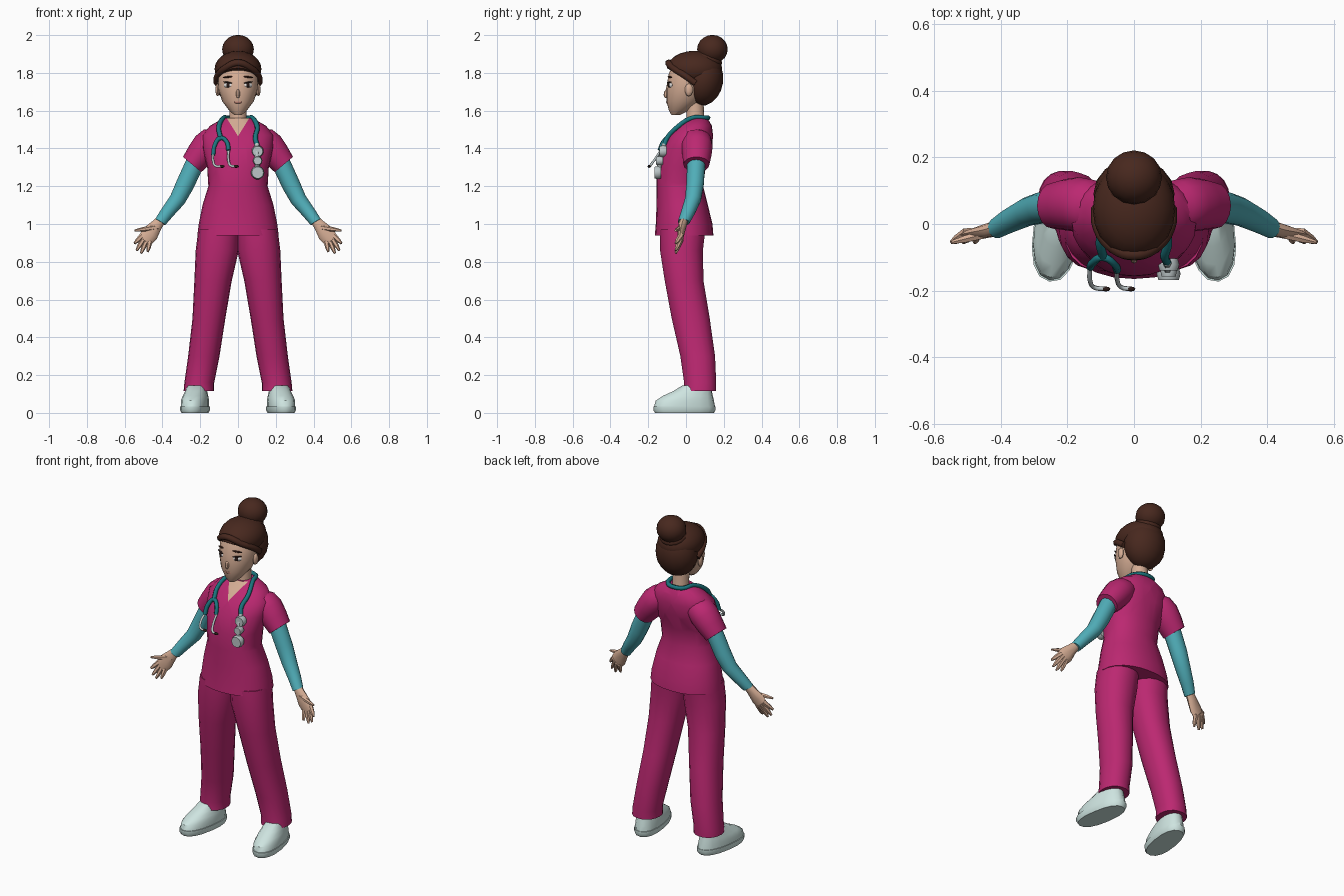
import bpy, bmesh
from math import sin, cos, pi, radians, copysign
from mathutils import Vector, Matrix, Euler

if "Cube" in bpy.data.objects:
    bpy.data.objects.remove(bpy.data.objects["Cube"])


def paint(name, *rgb):
    m = bpy.data.materials.new(name)
    m.use_nodes = True
    m.diffuse_color = (*rgb, 1)
    m.node_tree.nodes["Principled BSDF"].inputs["Base Color"].default_value = (*rgb, 1)
    return m


PINK = paint("scrub pink", .5, .021, .165)
SLEEVE = paint("sleeve teal", .08, .42, .48)
TUBE = paint("tube teal", .011, .18, .21)
HAIR = paint("hair brown", .064, .021, .013)
SKIN = paint("skin", .67, .42, .3)
SHOE = paint("shoe pale mint", .62, .78, .75)
METAL = paint("metal grey", .5, .56, .57)
DARK = paint("dark", .025, .012, .01)
LIPS = paint("lips", .5, .22, .17)
WHITE = paint("eye white", .8, .78, .76)
parts = []


def finish(name, bm, *mats):
    bmesh.ops.recalc_face_normals(bm, faces=bm.faces)
    mesh = bpy.data.meshes.new(name)
    bm.to_mesh(mesh)
    bm.free()
    for m in mats:
        mesh.materials.append(m)
    obj = bpy.data.objects.new(name, mesh)
    bpy.context.collection.objects.link(obj)
    parts.append(obj)
    return obj


def loft(rings, axis=(0, 0, 1), sides=16, power=1.0):
    """Skin rings of (x, y, z, radius across, radius deep) set square to the axis."""
    bm = bmesh.new()
    axis = Vector(axis).normalized()
    u = Vector((0, 1, 0)).cross(axis).normalized()
    v = axis.cross(u)
    bend = lambda t: copysign(abs(t) ** power, t)
    loops = []
    for x, y, z, ru, rv in rings:
        loops.append([bm.verts.new(Vector((x, y, z))
                      + u * ru * bend(cos(2 * pi * i / sides))
                      + v * rv * bend(sin(2 * pi * i / sides))) for i in range(sides)])
    for a, b in zip(loops, loops[1:]):
        for i in range(sides):
            j = (i + 1) % sides
            bm.faces.new((a[i], a[j], b[j], b[i]))
    bm.faces.new(loops[0])
    bm.faces.new(loops[-1])
    return bm


def slice_mesh(bm, point, normal, **options):
    return bmesh.ops.bisect_plane(bm, geom=bm.verts[:] + bm.edges[:] + bm.faces[:],
                                  plane_co=point, plane_no=normal, **options)


def sphere(centre, radii, turn=(0, 0, 0), seg=16):
    bm = bmesh.new()
    matrix = Matrix.LocRotScale(Vector(centre), Euler([radians(t) for t in turn]), Vector(radii))
    bmesh.ops.create_uvsphere(bm, u_segments=seg, v_segments=seg * 5 // 8, radius=1, matrix=matrix)
    return bm


def ball(name, mat, *shape, **options):
    return finish(name, sphere(*shape, **options), mat)


def tube(name, mat, points, radius):
    curve = bpy.data.curves.new(name, "CURVE")
    curve.dimensions = "3D"
    curve.bevel_depth = radius
    curve.bevel_resolution = 1
    curve.resolution_u = 5
    curve.use_fill_caps = True
    spline = curve.splines.new("BEZIER")
    spline.bezier_points.add(len(points) - 1)
    for p, co in zip(spline.bezier_points, points):
        p.co = co
        p.handle_left_type = p.handle_right_type = "AUTO"
    curve.materials.append(mat)
    bpy.context.collection.objects.link(bpy.data.objects.new(name, curve))


def mirrored(half):
    return half + [(-x, y, z) for x, y, z in half[-2::-1]]


# Tunic, with the V neck cut in as skin faces
tunic = loft([(0, -.01, .94, .215, .155), (0, -.01, 1, .208, .15), (0, -.02, 1.1, .188, .136),
              (0, -.033, 1.2, .157, .124), (0, -.026, 1.3, .163, .13), (0, .003, 1.4, .188, .135),
              (0, .025, 1.47, .19, .118), (0, .047, 1.52, .148, .09), (0, .054, 1.56, .078, .06)],
             sides=24, power=.92)
NECK_LOW, NECK_SLOPE = 1.465, 1.6
for s in (-1, 1):
    slice_mesh(tunic, (0, 0, NECK_LOW), (s * NECK_SLOPE, 0, -1))
for f in tunic.faces:
    c = f.calc_center_median()
    f.material_index = int(c.y < .05 and c.z > NECK_LOW + NECK_SLOPE * abs(c.x))
finish("tunic", tunic, PINK, SKIN)

# Neck and head
finish("neck", loft([(0, .05, 1.48, .058, .06), (0, .05, 1.55, .046, .047),
                     (0, .045, 1.67, .046, .047)]), SKIN)
finish("face", loft([(0, -.055, 1.577, .02, .022), (0, -.038, 1.6, .046, .052),
                     (0, -.012, 1.65, .084, .092), (0, .01, 1.72, .107, .115),
                     (0, .02, 1.8, .108, .11), (0, .03, 1.87, .08, .08)], sides=20), SKIN)
ball("nose", SKIN, (0, -.104, 1.69), (.012, .014, .024), (-12, 0, 0), seg=8)
ball("mouth", LIPS, (0, -.099, 1.645), (.022, .006, .007), seg=8)

# Hair: cap cut along a sloping hairline, rolled fringe, back and bun
cap = sphere((0, .045, 1.82), (.124, .147, .097), seg=20)
cut = slice_mesh(cap, (0, -.1, 1.825), (0, .62, 1), clear_inner=True)["geom_cut"]
bmesh.ops.edgeloop_fill(cap, edges=[e for e in cut if isinstance(e, bmesh.types.BMEdge)])
finish("hair_cap", cap, HAIR)
tube("hair_fringe", HAIR, mirrored([(.11, .05, 1.745), (.107, -.005, 1.785), (.067, -.067, 1.825),
                                    (0, -.092, 1.853)]), .019)
ball("hair_back", HAIR, (0, .09, 1.762), (.122, .107, .137), (-8, 0, 0))
ball("hair_bun", HAIR, (0, .14, 1.925), (.084, .081, .076))
ball("bun_band", HAIR, (0, .115, 1.875), (.078, .08, .035), (-20, 0, 0))

for s, side in ((1, "left"), (-1, "right")):
    # Face details
    ball(side + "_ear", SKIN, (s * .108, .015, 1.71), (.012, .022, .034), seg=8)
    ball(side + "_eye", WHITE, (s * .053, -.084, 1.735), (.026, .008, .014), (0, 0, s * 25), seg=8)
    ball(side + "_iris", DARK, (s * .053, -.09, 1.735), (.011, .006, .013), (0, 0, s * 25), seg=8)
    ball(side + "_lash", DARK, (s * .056, -.088, 1.75), (.028, .006, .004), (0, s * -8, s * 25), seg=8)
    ball(side + "_brow", HAIR, (s * .054, -.085, 1.778), (.029, .006, .005), (0, s * 6, s * 25), seg=8)

    def limb(name, rings, mat, axis=(0, 0, 1), sides=12, power=1.0):
        rings = [(s * r[0], *r[1:]) for r in rings]
        return finish(side + name, loft(rings, (s * axis[0], *axis[1:]), sides, power), mat)

    # Short sleeve and under-sleeve
    limb("_short_sleeve", [(.08, .055, 1.475, .045, .05), (.125, .055, 1.452, .074, .078),
                           (.165, .058, 1.412, .08, .083), (.205, .058, 1.363, .073, .077),
                           (.243, .055, 1.315, .063, .069)], PINK, (.64, 0, -.76), 16)
    limb("_long_sleeve", [(.215, .055, 1.35, .05, .05), (.28, .048, 1.21, .049, .047),
                          (.32, .037, 1.13, .043, .043), (.375, .01, 1.06, .036, .037),
                          (.412, -.012, 1.01, .031, .031)], SLEEVE, (.52, -.12, -.84), 14)

    # Hand: palm, thumb outward, four spread fingers
    limb("_palm", [(.4, -.008, 1.03, .024, .022), (.43, -.018, .995, .031, .022),
                   (.465, -.027, .95, .045, .018), (.495, -.033, .912, .04, .012)],
         SKIN, (.62, -.15, -.78), 10)
    for digit, (bx, bz), (tx, tz) in (("_thumb", (.445, .98), (.547, .965)),
                                      ("_index_finger", (.51, .935), (.548, .897)),
                                      ("_middle_finger", (.5, .92), (.537, .86)),
                                      ("_ring_finger", (.487, .908), (.513, .845)),
                                      ("_little_finger", (.468, .905), (.478, .853))):
        bone = Vector((tx - bx, -.025, tz - bz))
        base = Vector((bx, -.03, bz)) - bone * .2
        limb(digit, [(*(base + bone * t), r, r) for t, r in ((0, .015), (.8, .012), (1.2, .006))],
             SKIN, bone, 6)

    # Trouser leg
    limb("_trouser_leg", [(.102, -.018, .97, .108, .122), (.11, -.024, .86, .114, .115),
                          (.132, -.01, .7, .099, .104), (.154, .025, .5, .087, .102),
                          (.181, .062, .3, .083, .093), (.205, .075, .16, .079, .086),
                          (.207, .073, .115, .081, .088)],
         PINK, sides=18, power=.92)

    # Shoe: sole and upper, toes turned outward
    sole = loft([(0, 0, 0, .066, .158), (0, 0, .015, .073, .167), (0, 0, .035, .073, .167)], power=.85)
    upper = loft([(0, 0, .03, .07, .164), (0, .002, .065, .07, .156), (0, .018, .09, .064, .134),
                  (0, .043, .115, .056, .104), (0, .065, .145, .048, .076)], power=.9)
    for name, bm in (("_shoe_sole", sole), ("_shoe_upper", upper)):
        shoe = finish(side + name, bm, SHOE)
        shoe.location = (s * .228, -.008, 0)
        shoe.rotation_euler.z = s * radians(9)

# Stethoscope tubing around the neck, with its fork
right_run = [(-.092, -.1, 1.455), (-.102, -.05, 1.51), (-.076, .035, 1.562), (-.05, .1, 1.562)]
tube("neck_tube", TUBE, mirrored(right_run + [(0, .117, 1.562)]) + [(.1, -.115, 1.42)], .013)
tube("fork_tube", TUBE, [(-.132, -.13, 1.365), (-.122, -.115, 1.42), (-.092, -.1, 1.455),
                         (-.06, -.12, 1.435), (-.05, -.14, 1.39)], .012)

# Ear rods and tips
for x, z, tip in ((-.132, 1.37, -.085), (-.05, 1.395, -.01)):
    end = (tip, -.195, 1.305)
    tube("ear_rod", METAL, [(x, -.13, z), (x, -.17, 1.335), (x + .012, -.19, 1.308), end], .007)
    ball("ear_tip", DARK, end, (.015, .008, .008), seg=8)

# Chest piece hanging on the left
tube("chest_stem", METAL, [(.1, -.115, 1.425), (.1, -.13, 1.38), (.104, -.145, 1.28)], .013)
for name, z, y, r in (("stem_collar", 1.385, -.122, .032), ("stem_joint", 1.335, -.14, .025),
                      ("chest_disc", 1.272, -.15, .036)):
    finish(name, loft([(.104, y + .018, z, r * .85, r * .85), (.104, y, z, r, r),
                       (.104, y - .018, z, r * .85, r * .85)], (0, -1, .001), 14), METAL)

# Smooth shading that keeps sharp edges
bpy.ops.object.select_all(action="DESELECT")
for obj in parts:
    obj.select_set(True)
bpy.context.view_layer.objects.active = parts[0]
bpy.ops.object.shade_smooth_by_angle(angle=radians(40))
